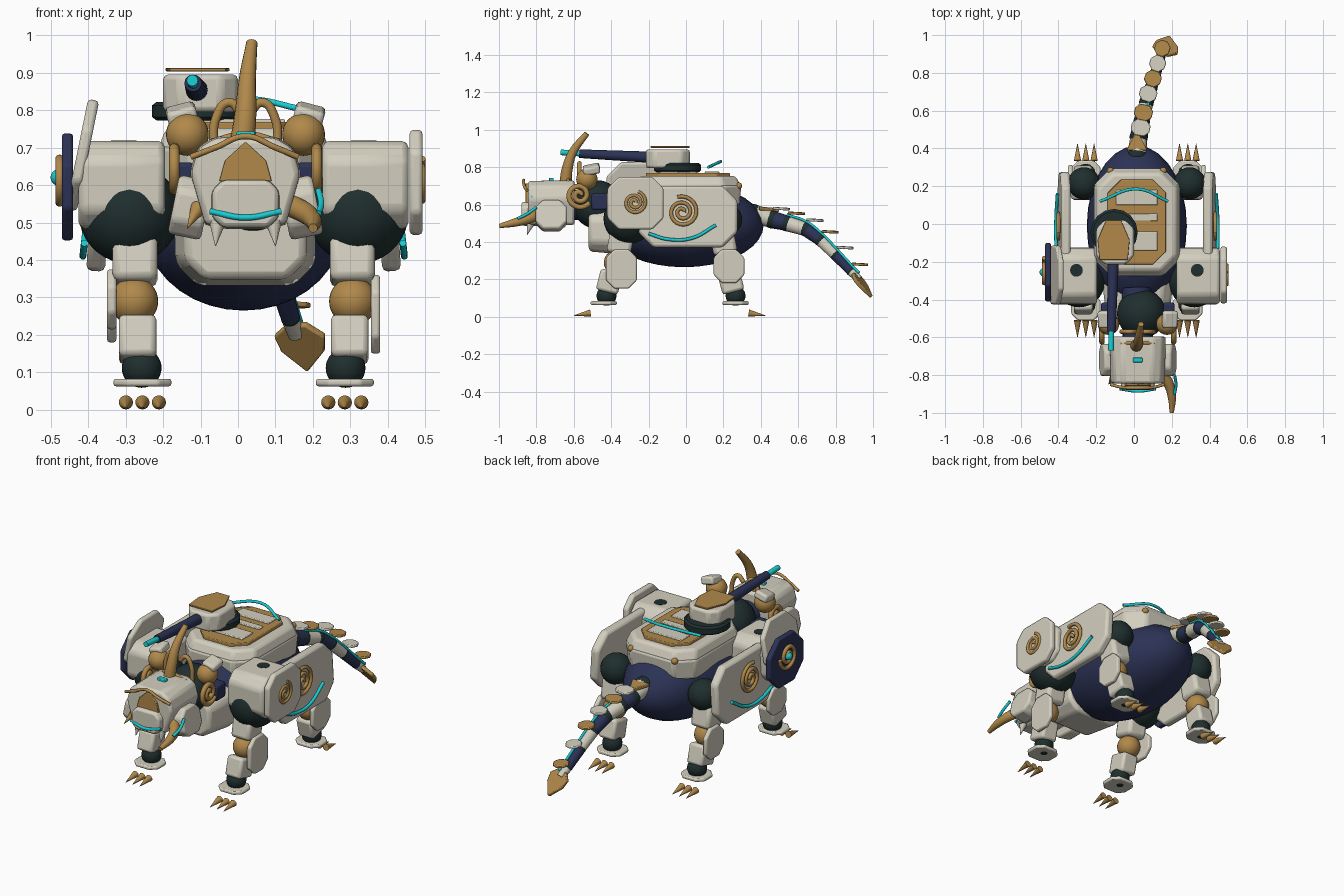
import bpy, bmesh, math
from mathutils import Vector

if "Cube" in bpy.data.objects:
    bpy.data.objects.remove(bpy.data.objects["Cube"])


def material(name, rgb):
    m = bpy.data.materials.new(name)
    m.use_nodes = True
    m.diffuse_color = (*rgb, 1)
    m.node_tree.nodes["Principled BSDF"].inputs["Base Color"].default_value = (*rgb, 1)
    return m


CREAM = material("cream armour", (.65, .62, .52))
BRONZE = material("bronze", (.44, .25, .07))
NAVY = material("navy hide", (.024, .032, .09))
DARK = material("dark joint", (.014, .028, .028))
CYAN = material("cyan glow", (.01, .60, .65))
C = .015  # centre line
SIDES = ((1, "left"), (-1, "right"))


def finish(ob, mat, bevel=0):
    ob.data.materials.clear()
    ob.data.materials.append(mat)
    if bevel:
        b = ob.modifiers.new("bevel", "BEVEL")
        b.width, b.segments, b.limit_method = bevel, 2, "ANGLE"
    bpy.ops.object.select_all(action="DESELECT")
    ob.select_set(True)
    bpy.context.view_layer.objects.active = ob
    bpy.ops.object.shade_smooth_by_angle()
    return ob


def from_bmesh(name, bm, loc, rot):
    bmesh.ops.recalc_face_normals(bm, faces=bm.faces)
    me = bpy.data.meshes.new(name)
    bm.to_mesh(me)
    bm.free()
    ob = bpy.data.objects.new(name, me)
    bpy.context.collection.objects.link(ob)
    ob.location, ob.rotation_euler = loc, rot
    return ob


def prism(name, outline, axis, depth, loc, mat, bevel=.008, rot=(0, 0, 0), taper=1):
    """Extrude an outline along an axis; taper scales its positive (or front) end."""
    place = {"x": lambda a, b, c: (c, a, b), "y": lambda a, b, c: (a, -c, b), "z": lambda a, b, c: (a, b, c)}[axis]
    bm = bmesh.new()
    low = [bm.verts.new(place(a, b, -depth / 2)) for a, b in outline]
    high = [bm.verts.new(place(a * taper, b * taper, depth / 2)) for a, b in outline]
    bm.faces.new(low)
    bm.faces.new(high)
    for i in range(len(low)):
        j = (i + 1) % len(low)
        bm.faces.new((low[i], low[j], high[j], high[i]))
    return finish(from_bmesh(name, bm, loc, rot), mat, bevel)


def octagon(w, h, c):
    w, h = w / 2, h / 2
    return [(-w, c - h), (c - w, -h), (w - c, -h), (w, c - h), (w, h - c), (w - c, h), (c - w, h), (-w, h - c)]


def box(name, loc, size, mat=CREAM, bevel=.02, rot=(0, 0, 0)):
    w, d, h = size
    outline = [(-w / 2, -d / 2), (w / 2, -d / 2), (w / 2, d / 2), (-w / 2, d / 2)]
    return prism(name, outline, "z", h, loc, mat, bevel, rot)


def ball(name, loc, r, mat=DARK, scale=(1, 1, 1)):
    bm = bmesh.new()
    bmesh.ops.create_uvsphere(bm, u_segments=28, v_segments=18, radius=r)
    ob = from_bmesh(name, bm, loc, (0, 0, 0))
    ob.scale = scale
    return finish(ob, mat)


def rod(name, points, radii, mat, smooth=True):
    """Tube through points with a radius at each (or one for all)."""
    cu = bpy.data.curves.new(name, "CURVE")
    cu.dimensions, cu.bevel_depth, cu.bevel_resolution = "3D", 1, 6
    cu.use_fill_caps, cu.resolution_u = True, 8
    sp = cu.splines.new("BEZIER" if smooth else "POLY")
    knots = sp.bezier_points if smooth else sp.points
    knots.add(len(points) - 1)
    for i, (k, p) in enumerate(zip(knots, points)):
        k.co = p if smooth else (*p, 1)
        k.radius = radii[i] if isinstance(radii, (list, tuple)) else radii
        if smooth:
            k.handle_left_type = k.handle_right_type = "AUTO"
    curve = bpy.data.objects.new(name, cu)
    bpy.context.collection.objects.link(curve)
    # Weld the caps and turn every face outward
    bm = bmesh.new()
    bm.from_mesh(curve.evaluated_get(bpy.context.evaluated_depsgraph_get()).to_mesh())
    bmesh.ops.remove_doubles(bm, verts=bm.verts, dist=.00005)
    bpy.data.objects.remove(curve)
    return finish(from_bmesh(name, bm, (0, 0, 0), (0, 0, 0)), mat)


def cone(name, base, tip, r, mat):
    return rod(name, [base, tip], [r, .001], mat, False)


def spiral(name, x, y, z, radius, turns=2.2, tube=.009):
    n = 48
    pts = []
    for i in range(n + 1):
        t = i / n
        a, r = t * turns * math.tau, radius * (.12 + .88 * t)
        pts.append((x, y + r * math.cos(a), z + r * math.sin(a)))
    return rod(name, pts, tube, BRONZE, False)


# Body, chest and back armour
ball("belly", (C, -.01, .49), 1, NAVY, (.265, .425, .225))
prism("chest_plate", octagon(.38, .26, .06), "y", .22, (.02, -.41, .46), CREAM, .02, taper=.85)
prism("back_armour_skirt", octagon(.44, .55, .085), "z", .12, (C, .01, .645), CREAM, .015, taper=1.04)
prism("back_armour", octagon(.46, .57, .09), "z", .06, (C, .01, .722), CREAM, .015, taper=.9)
prism("back_inlay", octagon(.31, .45, .07), "z", .02, (C, .01, .758), BRONZE, .004)
for i, (y, d) in enumerate(((.14, .08), (.035, .04), (-.09, .10))):
    box(f"back_slat_{i}", (C, y, .766), (.22, d, .02), CREAM, .004)
rod("back_glow_arc", [(-.18, .12, .80), (C, .185, .83), (.18, .12, .80)], .008, CYAN)
for s, side in SIDES:
    ball(f"{side}_rear_stud", (C + s * .14, .282, .70), .018, BRONZE)

# Turret
rod("turret_ring", [(-.105, -.045, z) for z in (.772, .782, .812, .822)], [.112, .125, .125, .112], DARK, False)
prism("turret", octagon(.20, .235, .045), "z", .10, (-.10, -.097, .845), CREAM, .014)
hatch = [(-.075, -.105), (.075, -.105), (.085, .0), (.04, .105), (-.04, .105), (-.085, .0)]
prism("turret_hatch", hatch, "z", .009, (-.108, -.085, .908), BRONZE, .002)
rod("barrel", [(-.11, -.19, .853), (-.12, -.57, .872)], [.03, .023], NAVY, False)
rod("barrel_tip", [(-.12, -.56, .872), (-.122, -.67, .879)], .015, CYAN, False)

# Neck and head
H = .02
ball("neck_joint", (.04, -.475, .60), .13, DARK)
rod("neck", [(C, -.34, .58), (H, -.62, .60)], .08, NAVY, False)
face = [(-.15, .03), (-.13, .10), (-.08, .13), (.08, .13), (.13, .10), (.15, .03), (.11, -.11), (-.11, -.11)]
prism("head", face, "y", .25, (H, -.72, .60), CREAM, .015, taper=.97)
prism("snout", octagon(.19, .135, .03), "y", .13, (H, -.815, .55), CREAM, .012, taper=.93)
crest = [(-.07, -.055), (.07, -.055), (.055, .0), (0, .05), (-.055, .0)]
prism("forehead_plate", crest, "y", .018, (H, -.848, .665), BRONZE, .003)
rod("brow", [(-.125, -.85, .675), (-.06, -.865, .70), (H, -.868, .73), (.10, -.865, .70), (.16, -.85, .675)], .008, BRONZE)
rod("mouth_glow", [(-.075, -.873, .53), (H, -.885, .513), (.115, -.873, .53)], .008, CYAN)
box("head_light", (H, -.72, .733), (.05, .025, .02), CYAN, .004)
rod("head_band", [(-.07, -.63, .715), (H, -.63, .735), (.11, -.63, .715)], .009, BRONZE)
rod("horn", [(.01, -.645, .70), (H, -.635, .79), (.025, -.605, .88), (.037, -.53, .98)], [.034, .029, .023, .015], BRONZE)
for s, side in SIDES:
    def at(x, y, z):
        return (H + s * x, y, z)
    prism(f"{side}_cheek", octagon(.17, .16, .04), "x", .09, at(.148, -.72, .54), CREAM, .012, (0, -s * .2, 0))
    cone(f"{side}_fang", at(.075, -.83, .50), at(.08, -.85, .437), .022, CREAM)
    ball(f"{side}_eye", at(.127, -.825, .64), .016, CYAN)
    ball(f"{side}_ear_joint", at(.155, -.53, .735), .057, BRONZE)
    box(f"{side}_ear", at(.17, -.505, .788), (.08, .09, .045), CREAM, .012, (.2, s * .25, 0))
    rod(f"{side}_horn_loop", [at(.01, -.57, .79), at(.045, -.57, .82), at(.078, -.57, .78), at(.085, -.57, .69)], .012, BRONZE)
    spiral(f"{side}_head_spiral", H + s * .19, -.57, .65, .068, 1.9, .014)
    box(f"{side}_spiral_mount", at(.165, -.46, .615), (.06, .09, .09), NAVY, .012)
cone("right_broken_tusk", (-.105, -.80, .54), (-.135, -.85, .485), .022, BRONZE)
rod("left_tusk", [(.12, -.77, .555), (.18, -.84, .525), (.20, -.91, .505), (.20, -.998, .485)], [.03, .028, .023, .012], BRONZE)
rod("tusk_glow", [(.215, -.80, .585), (.222, -.85, .55), (.215, -.90, .525)], .008, CYAN)

# Shoulders, haunches and legs on both sides
for s, side in SIDES:
    def at(x, y, z):
        return (C + s * x, y, z)
    prism(f"{side}_shoulder", octagon(.30, .235, .05), "x", .23, at(.325, -.275, .60), CREAM, .018)
    ball(f"{side}_shoulder_joint", at(.305, -.306, .525), .135, DARK)
    rod(f"{side}_shoulder_cap", [at(.32, -.245, .69), at(.32, -.245, .719)], .034, DARK, False)
    prism(f"{side}_haunch", octagon(.53, .33, .08), "x", .05, at(.385, .01, .535), CREAM, .015, (0, -s * .06, 0))
    ball(f"{side}_hip_joint", at(.28, .215, .52), .085, DARK)
    spiral(f"{side}_haunch_spiral", C + s * .415, -.02, .56, .085, 2.3, .010)
    rod(f"{side}_haunch_glow", [at(.425, -.20, .445), at(.428, -.10, .415), at(.428, .03, .42), at(.42, .16, .49)], .009, CYAN)
    # name, direction, y of: upper, knee, shin, ankle, foot; guard y, z, height
    for part, d, up, knee, shin, ankle, foot, gy, gz, gh in (
            ("front", -1, .35, .375, .41, .425, .44, .345, .275 - s * .02, .185 + s * .025),
            ("hind", 1, .20, .21, .24, .265, .265, .23, .27, .18)):
        n = f"{side}_{part}"
        box(f"{n}_thigh", at(.29, d * up, .40), (.12, .13, .13), CREAM, .02, (d * .2, 0, 0))
        ball(f"{n}_knee", at(.292, d * knee, .29), .064, BRONZE)
        box(f"{n}_shin", at(.283, d * shin, .188), (.10, .12, .115), CREAM, .015, (d * .25, 0, 0))
        prism(f"{n}_guard", octagon(.165, gh, .045), "x", .025, at(.352, d * gy, gz), CREAM, .008)
        ball(f"{n}_ankle", at(.272, d * ankle, .112), .053, DARK)
        prism(f"{n}_foot", octagon(.155, .14, .035), "z", .02, at(.27, d * foot, .073), CREAM, .007)
        tip = foot + .16
        for i in (-1, 0, 1):
            cone(f"{n}_claw_{i + 2}", at(.27 + i * .044, d * (tip - .09), .02), at(.27 + i * .044, d * tip, .006), .019, BRONZE)

# Left shoulder plate, right shoulder shield and fin
prism("left_shoulder_plate", octagon(.30, .28, .06), "x", .034, (.475, -.27, .607), CREAM, .01)
spiral("left_shoulder_spiral", .491, -.275, .61, .063)
prism("right_shoulder_fin", octagon(.31, .30, .08), "x", .03, (-.415, -.27, .68), CREAM, .01, (0, .2, 0))
prism("shield", octagon(.31, .285, .085), "x", .03, (-.455, -.255, .595), NAVY, .008)
spiral("shield_spiral", -.476, -.255, .62, .075, 2, .011)
ball("shield_gem", (-.478, -.255, .62), .022, CYAN)

# Tail: segments, joints and overlapping scales
path = [Vector(p) for p in ((C, .36, .55), (.025, .46, .52), (.04, .54, .50), (.065, .64, .468),
                            (.09, .72, .41), (.115, .80, .33), (.14, .88, .245), (.155, .925, .20))]
for i, (a, b) in enumerate(zip(path, path[1:])):
    r = .052 - .0045 * i
    rod(f"tail_segment_{i}", [a, b], [r, r * .85], NAVY if i % 2 else CREAM, False)
    ball(f"tail_joint_{i}", a, r * 1.02, DARK)
    if i:
        yaw = -math.atan2(b.x - a.x, b.y - a.y)
        prism(f"tail_scale_{i}", octagon(.105 - .004 * i, .085, .025), "z", .014, a + Vector((.01, .05, r + .01)),
              BRONZE if i % 2 == 0 else CREAM, .004, (-.06, 0, yaw))
rod("tail_glow", [p + Vector((.012, 0, .045 - .002 * i)) for i, p in enumerate(path[2:])], .007, CYAN)
pad = [(-.055, -.05), (.055, -.05), (.03, .0), (0, .06), (-.03, .0)]
prism("tail_root_scale", pad, "z", .02, (C, .44, .575), BRONZE, .004, (-.1, 0, 0))
spade = [(-.025, -.08), (.025, -.08), (.07, -.04), (.06, .01), (0, .08), (-.06, .01), (-.07, -.04)]
prism("tail_spade", spade, "z", .02, (.172, .945, .168), BRONZE, .005, (-.9, 0, -.3))
